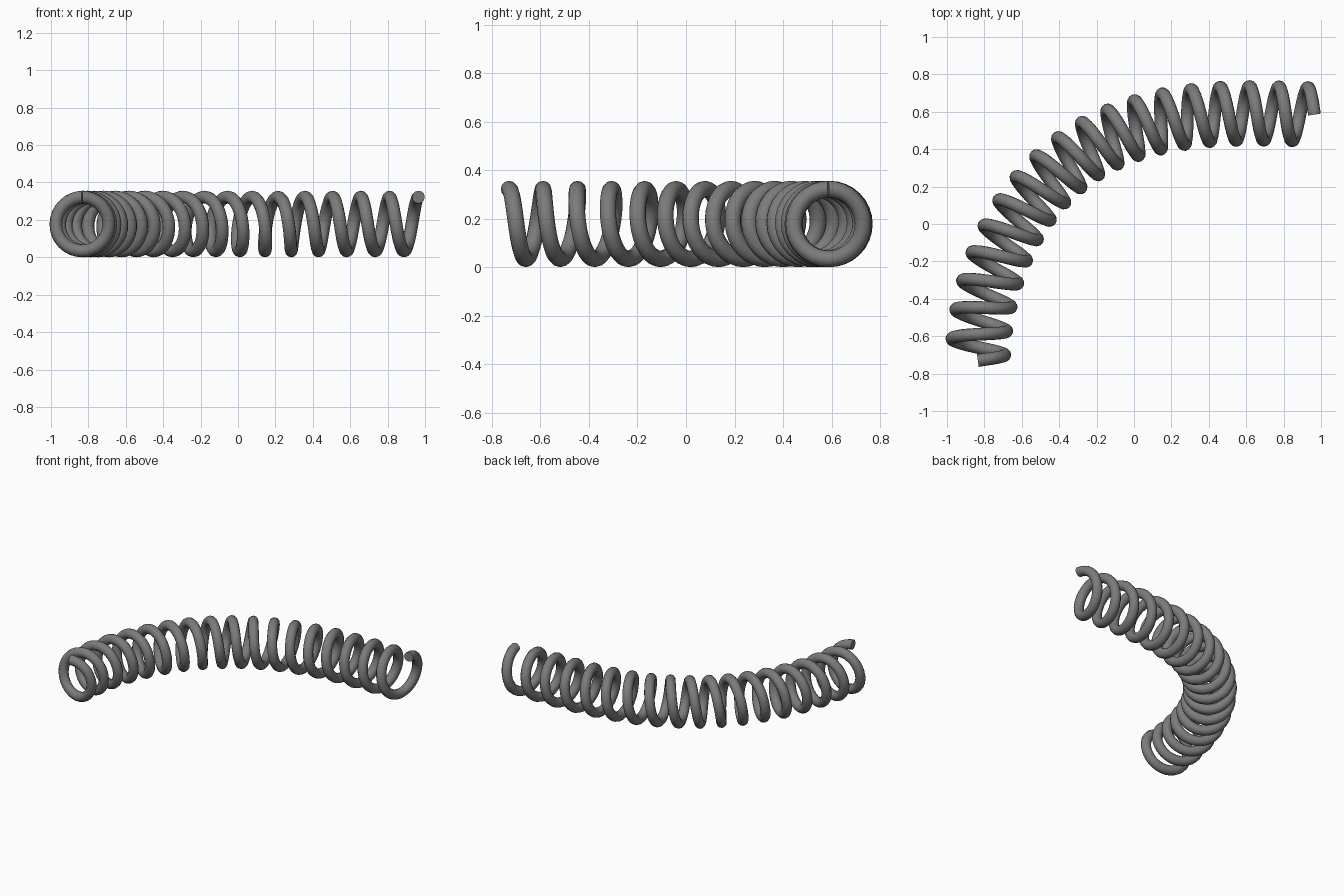
import bpy
import math
from mathutils import Vector

cube = bpy.data.objects.get("Cube")
if cube:
    bpy.data.objects.remove(cube, do_unlink=True)

TURNS, STEPS = 18, 32
COIL, WIRE, AXIS_Z = 0.144, 0.034, 0.178
SIDES = 12

# Bent axis of the spring, through five evenly spaced points
AXIS = [Vector(p) for p in ((-0.835, -0.73), (-0.69, -0.105), (-0.295, 0.365),
                            (0.285, 0.572), (0.965, 0.585))]


def axis_point(t):
    """Smooth polynomial through the axis points, t from 0 to 1."""
    u = t * (len(AXIS) - 1)
    total = Vector((0, 0))
    for i, p in enumerate(AXIS):
        w = 1.0
        for j in range(len(AXIS)):
            if j != i:
                w *= (u - j) / (i - j)
        total += p * w
    return total


def coil_point(t):
    """Point on the wire's centre line; both ends lie at the top."""
    c = axis_point(t)
    d = (axis_point(t + 0.001) - axis_point(t - 0.001)).normalized()
    a = math.tau * TURNS * t
    side = Vector((d.y, -d.x, 0))
    return Vector((c.x, c.y, AXIS_Z)) + COIL * (side * math.sin(a) + Vector((0, 0, math.cos(a))))


# Sweep a round section along the coil
verts, faces = [], []
count = TURNS * STEPS
for k in range(count + 1):
    t = k / count
    p = coil_point(t)
    tangent = (coil_point(t + 0.0002) - coil_point(t - 0.0002)).normalized()
    c = axis_point(t)
    out = p - Vector((c.x, c.y, AXIS_Z))
    out = (out - tangent * out.dot(tangent)).normalized()
    across = tangent.cross(out)
    for s in range(SIDES):
        a = math.tau * s / SIDES
        verts.append(p + WIRE * (out * math.cos(a) + across * math.sin(a)))
for k in range(count):
    for s in range(SIDES):
        n = (s + 1) % SIDES
        a, b = k * SIDES, (k + 1) * SIDES
        faces.append((a + s, a + n, b + n, b + s))
# Flat cut ends
faces.append(tuple(reversed(range(SIDES))))
faces.append(tuple(range(count * SIDES, (count + 1) * SIDES)))

mesh = bpy.data.meshes.new("coil_spring")
mesh.from_pydata(verts, [], faces)
spring = bpy.data.objects.new("coil_spring", mesh)
bpy.context.collection.objects.link(spring)

# Steel grey
steel = bpy.data.materials.new("steel_grey")
steel.use_nodes = True
colour = (0.2, 0.2, 0.2, 1)
steel.diffuse_color = colour
steel.node_tree.nodes["Principled BSDF"].inputs["Base Color"].default_value = colour
mesh.materials.append(steel)

bpy.ops.object.select_all(action='DESELECT')
spring.select_set(True)
bpy.context.view_layer.objects.active = spring
bpy.ops.object.shade_smooth_by_angle(angle=math.radians(40))
